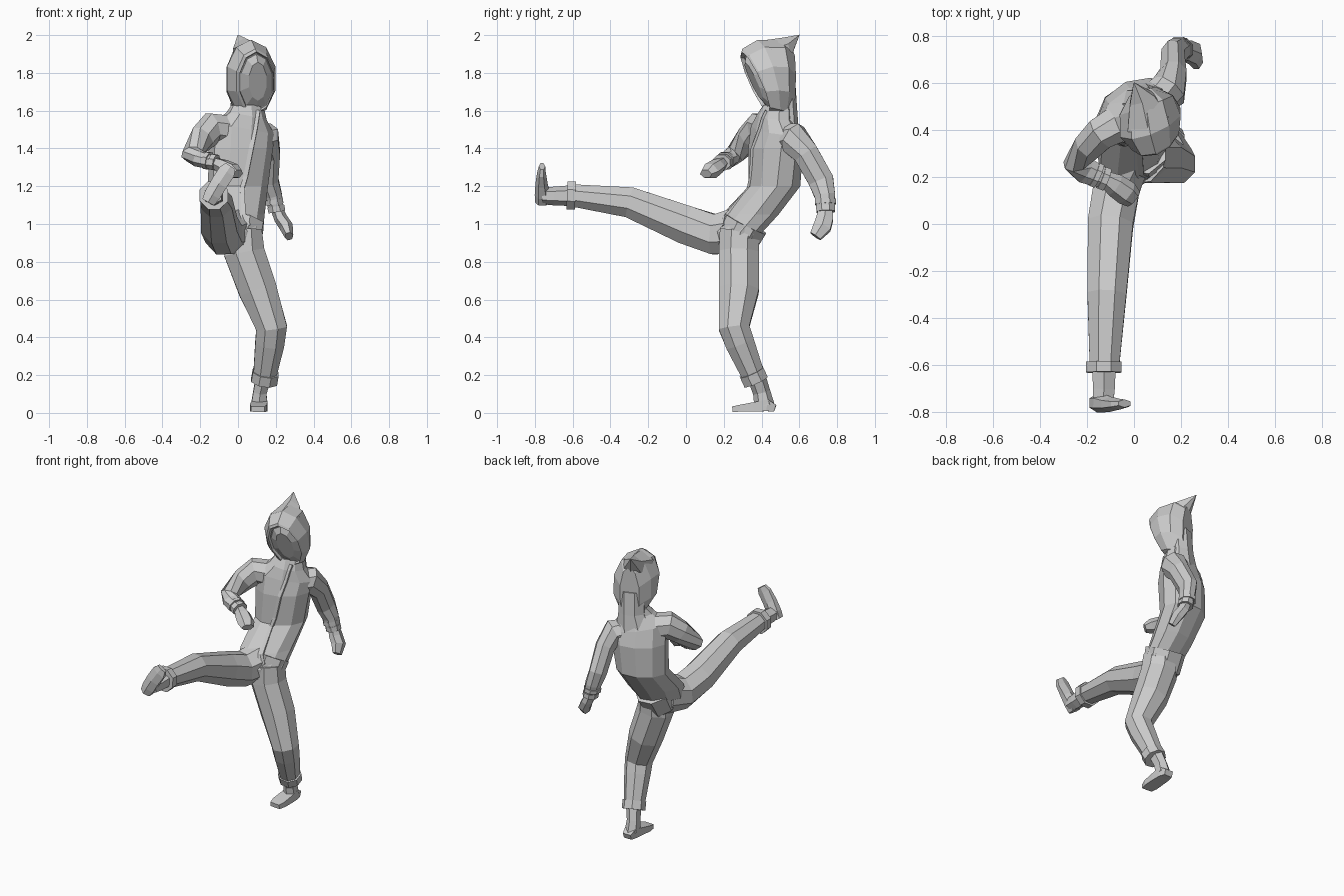
import bpy, bmesh, math
from mathutils import Vector as V
from mathutils.bvhtree import BVHTree


def loft(name, rings, n=8):
    """Flat-shaded skin through rings of (centre, half-axis u, half-axis v)."""
    bm = bmesh.new()
    k = 1 / math.cos(math.pi / n) ** 0.5
    loops = []
    for c, u, v in rings:
        loop = []
        for i in range(n):
            t = 2 * math.pi * (i + 0.5) / n
            loop.append(bm.verts.new(V(c) + V(u) * k * math.cos(t) + V(v) * k * math.sin(t)))
        loops.append(loop)
    for a, b in zip(loops, loops[1:]):
        for i in range(n):
            j = (i + 1) % n
            bm.faces.new((a[i], a[j], b[j], b[i]))
    bm.faces.new(loops[0])
    bm.faces.new(loops[-1])
    bmesh.ops.recalc_face_normals(bm, faces=bm.faces)
    me = bpy.data.meshes.new(name)
    bm.to_mesh(me)
    bm.free()
    ob = bpy.data.objects.new(name, me)
    bpy.context.collection.objects.link(ob)
    return ob


def limb(name, pts, ref=(1, 0, 0), n=8):
    """Tube along (x, y, z, a, b) points; a is the half width along ref, b across it."""
    cs = [V(p[:3]) for p in pts]
    rings = []
    for i, p in enumerate(pts):
        d0 = (cs[i] - cs[i - 1]).normalized() if i else V()
        d1 = (cs[i + 1] - cs[i]).normalized() if i < len(cs) - 1 else V()
        t = (d0 + d1).normalized()
        u = V(ref) - t * t.dot(V(ref))
        u.normalize()
        rings.append((cs[i], u * p[3], t.cross(u) * p[4]))
    return loft(name, rings, n)


# Jacket body, twisted at hips and shoulders
torso = loft("jacket_body", [
    ((.02, .28, .90), (.10, .02, -.01), (-.01, .10, .02)),
    ((-.005, .275, .96), (.135, .055, 0), (-.02, .12, 0)),
    ((-.01, .34, 1.05), (.145, .07, 0), (-.03, .13, 0)),
    ((0, .468, 1.2), (.15, .055, 0), (-.04, .125, 0)),
    ((.015, .475, 1.4), (.158, .07, 0), (-.05, .125, 0)),
    ((.025, .475, 1.5), (.16, .08, -.03), (-.045, .10, 0)),
    ((.045, .475, 1.57), (.10, .045, -.02), (-.03, .085, 0)),
    ((.05, .49, 1.63), (.08, .03, 0), (-.02, .075, 0))], 10)

# Front zip laid on the jacket surface
bm = bmesh.new()
bm.from_mesh(torso.data)
tree = BVHTree.FromBMesh(bm)
zip_pts = []
for x, z in [(.105, 1.60), (.10, 1.565), (.09, 1.5), (.07, 1.4), (.04, 1.25), (.022, 1.19), (.03, 1.05), (.055, .99)]:
    hit = tree.ray_cast(V((x, -1, z)), V((0, 1, 0)))[0]
    if hit:
        zip_pts.append((*hit, .014, .008))
bm.free()
limb("zip", zip_pts, n=4)

# Hood filled by a blank, slightly domed face
U = V((.94, .34, 0))
loft("hood", [
    ((.096, .385, 1.752), U * .093, (0, -.066, .15)),
    ((.098, .366, 1.75), U * .096, (0, -.07, .158)),
    ((.092, .37, 1.755), U * .108, (0, -.07, .168)),
    ((.07, .43, 1.77), U * .14, (0, -.05, .20)),
    ((.052, .505, 1.765), U * .123, (0, -.005, .205)),
    ((.035, .56, 1.73), U * .062, (0, .005, .19))], 10)
loft("face", [
    ((.096, .39, 1.752), U * .095, (0, -.066, .152)),
    ((.105, .358, 1.755), U * .05, (0, -.045, .10))], 10)
loft("hood_tip", [
    ((.06, .44, 1.88), U * .10, (0, -.035, .085)),
    ((.035, .53, 1.92), U * .06, (0, -.015, .062)),
    ((0, .60, 2.0), U * .002, (0, 0, .002))], 6)
loft("hood_nape", [
    ((.035, .51, 1.49), (.105, .04, -.02), (-.03, .075, 0)),
    ((.045, .515, 1.60), U * .085, (-.02, .065, 0)),
    ((.05, .505, 1.75), U * .085, (-.02, .065, 0))], 8)

# Bent arm held in front
limb("right_sleeve", [
    (-.04, .44, 1.49, .085, .085), (-.14, .385, 1.505, .085, .072),
    (-.19, .335, 1.455, .072, .065), (-.245, .26, 1.37, .052, .055),
    (-.205, .227, 1.345, .044, .058), (-.12, .19, 1.322, .037, .043)], (0, 0, 1))
limb("right_hand", [
    (-.12, .19, 1.322, .03, .033), (-.08, .165, 1.305, .038, .047),
    (-.03, .13, 1.28, .042, .05), (0, .105, 1.265, .023, .038)], (0, 0, 1), 6)

# Arm trailing behind
limb("left_sleeve", [
    (.06, .50, 1.45, .08, .085), (.148, .568, 1.452, .08, .085),
    (.167, .635, 1.373, .058, .07), (.165, .715, 1.23, .051, .07),
    (.187, .735, 1.15, .048, .057), (.205, .74, 1.07, .04, .046)])
limb("left_hand", [
    (.205, .74, 1.08, .038, .03), (.226, .735, 1.03, .048, .033),
    (.256, .722, .985, .05, .034), (.27, .685, .935, .035, .022)], (0, 1, 0), 6)

# Standing and kicking trouser legs
limb("standing_leg", [
    (.03, .285, .97, .10, .11), (.033, .28, .85, .112, .11), (.105, .28, .65, .105, .11),
    (.178, .255, .45, .085, .085), (.168, .285, .37, .08, .08), (.14, .36, .19, .062, .062)])
limb("kicking_leg", [
    (-.03, .27, .965, .10, .125), (-.075, .15, .945, .103, .11), (-.10, 0, .995, .10, .106),
    (-.115, -.30, 1.115, .086, .084), (-.125, -.59, 1.15, .066, .062)])
limb("seat", [
    (.0, .22, .85, .06, .06), (.005, .27, .90, .118, .11), (.015, .32, 1.0, .125, .12)])

# Sleeve and ankle cuffs
for name, a, b, ra, rb, ref in [
        ("standing_cuff", (.147, .347, .215), (.138, .37, .165), .072, .07, (1, 0, 0)),
        ("kicking_cuff", (-.128, -.585, 1.15), (-.128, -.63, 1.152), .078, .077, (1, 0, 0)),
        ("left_cuff_upper", (.188, .738, 1.13), (.192, .739, 1.105), .051, .058, (1, 0, 0)),
        ("left_cuff_lower", (.2, .739, 1.095), (.206, .74, 1.065), .047, .052, (1, 0, 0)),
        ("right_cuff_upper", (-.17, .212, 1.337), (-.15, .203, 1.333), .047, .055, (0, 0, 1)),
        ("right_cuff_lower", (-.14, .198, 1.33), (-.115, .188, 1.325), .043, .051, (0, 0, 1))]:
    limb(name, [(*a, ra, rb), (*b, ra, rb)], ref)

# Shoes and ankles
limb("standing_ankle", [(.137, .37, .20, .044, .046), (.116, .40, .11, .038, .043),
                        (.112, .415, .04, .046, .05)], n=6)
limb("standing_shoe", [
    (.115, .472, .023, .034, .022), (.114, .43, .038, .048, .037), (.112, .36, .030, .052, .029),
    (.108, .29, .023, .054, .022), (.105, .248, .018, .042, .017)], n=4).location.z = .002
limb("kicking_ankle", [(-.127, -.61, 1.15, .053, .051), (-.128, -.70, 1.148, .05, .046),
                       (-.13, -.76, 1.15, .045, .042)], n=6)
limb("kicking_shoe", [
    (-.158, -.76, 1.115, .038, .037), (-.135, -.76, 1.155, .047, .038), (-.10, -.765, 1.215, .048, .03),
    (-.06, -.765, 1.275, .049, .021), (-.04, -.762, 1.305, .033, .016)], (.87, 0, -.5), 6)
